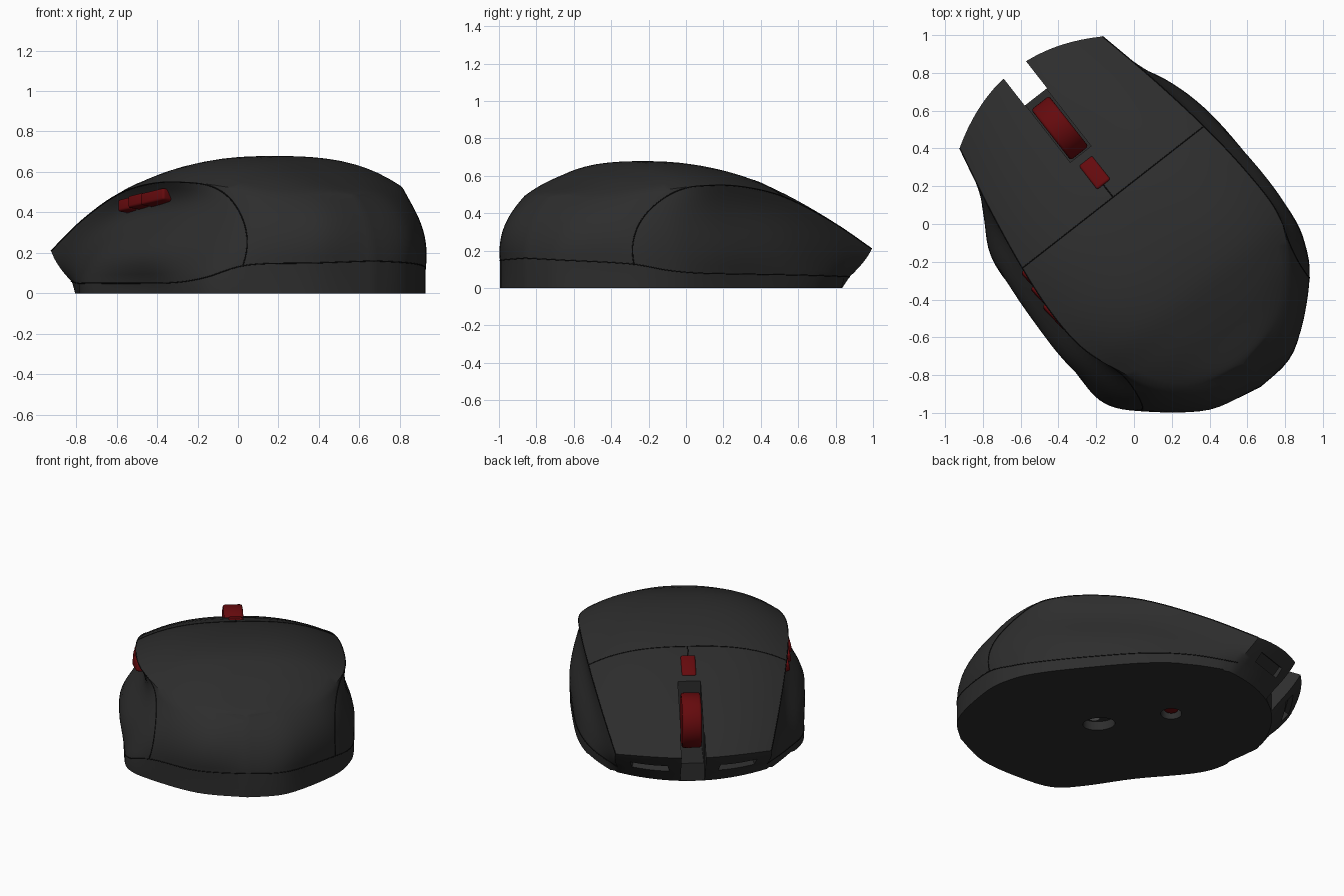
import bpy, bmesh, math
from mathutils import Matrix, Vector

default = bpy.data.objects.get("Cube")
if default:
    bpy.data.objects.remove(default, do_unlink=True)


def material(name, rgb, rough=0.5):
    m = bpy.data.materials.new(name)
    m.use_nodes = True
    m.diffuse_color = (*rgb, 1)
    bsdf = m.node_tree.nodes["Principled BSDF"]
    bsdf.inputs["Base Color"].default_value = (*rgb, 1)
    bsdf.inputs["Roughness"].default_value = rough
    return m


DARK = material("dark_plastic", (0.026, 0.026, 0.026))
RED = material("red_plastic", (0.13, 0.003, 0.004))
SEAM = material("seam_black", (0.006, 0.006, 0.006))
LENS = material("lens_grey", (0.4, 0.4, 0.4))
PARTS = []

# Side contours from the nose corner to the middle of the tail (base differs: plain / thumb side)
BASE = {
    1: [(.46, .75, .06), (.6, .5, .065), (.675, .22, .07), (.695, -.15, .075), (.69, -.45, .08),
        (.65, -.63, .095), (.54, -.81, .13), (.25, -1.05, .15), (0, -1.09, .16)],
    -1: [(.46, .75, .06), (.6, .52, .05), (.71, .28, .05), (.705, -.15, .05), (.725, -.45, .055),
         (.705, -.65, .08), (.57, -.81, .14), (.3, -1.01, .15), (0, -1.09, .16)]}
WAIST = [(.48, .83, .14), (.57, .53, .2), (.625, .22, .28), (.66, -.15, .31), (.665, -.42, .33),
         (.625, -.63, .33), (.5, -.83, .33), (.26, -1.01, .33), (0, -1.05, .33)]
RIM = [(.48, .885, .21), (.55, .55, .36), (.61, .18, .49), (.64, -.15, .545), (.635, -.42, .545),
       (.55, -.62, .52), (.4, -.79, .49), (.21, -.9, .485), (0, -.94, .485)]
SPINE = [(z,) for z in (.24, .43, .6, .67, .672, .62, .555, .51, .485)]
LAST = len(RIM) - 1
SUB, COLS, RISE = 6, 10, 12
BOW, CROWN = 0.15, 2.8


def spline(pts, k):
    """Smooth interpolation of control tuples at position k."""
    i = min(int(k), LAST - 1)
    f = k - i
    a, b, c, d = (pts[min(max(j, 0), LAST)] for j in range(i - 1, i + 3))
    return [q + f / 2 * (r - p + f * (2*p - 5*q + 4*r - s + f * (3*(q - r) + s - p)))
            for p, q, r, s in zip(a, b, c, d)]


def pinch(sign, k):
    """Narrowing of the shell above the thumb rest."""
    return 0.045 * math.exp(-(k - 4.5)**2) if sign < 0 else 0


def side(sign, k, t):
    """Side wall: t runs from the base seam to the shell rim."""
    wb, ww, wr = (1 - t) * (1 - 2*t), 4*t * (1 - t), t * (2*t - 1)
    u, v, z = [wb*a + ww*b + wr*c for a, b, c in
               zip(spline(BASE[sign], k), spline(WAIST, k), spline(RIM, k))]
    ledge = 0.06 if sign < 0 else 0.022
    u += ledge * math.sin(2 * math.pi * t) * math.exp(-((k - 3) / 1.3)**2) - pinch(sign, k) * t
    return Vector((sign * u, v, z))


def front(f, t):
    c = side(1, 0, t)
    return Vector((f * c.x, c.y + BOW * (1 - f*f), c.z + .03 * t * (1 - abs(f)**CROWN)))


def top(k, f):
    u, v, z = spline(RIM, k)
    crown = spline(SPINE, k)[0] - z
    return Vector((f * (u - pinch(f, k)), v + BOW * max(0, 1 - k/2) * (1 - f*f),
                   z + crown * (1 - abs(f)**CROWN)))


def ring(t):
    ks = [i / SUB for i in range(1, LAST * SUB + 1)]
    return ([front(i / COLS, t) for i in range(-COLS, COLS + 1)]
            + [side(1, k, t) for k in ks] + [side(-1, k, t) for k in reversed(ks[:-1])])


def add_mesh(name, bm, mat):
    me = bpy.data.meshes.new(name)
    bm.to_mesh(me)
    bm.free()
    ob = bpy.data.objects.new(name, me)
    bpy.context.collection.objects.link(ob)
    me.materials.append(mat)
    PARTS.append(ob)
    return ob


def activate(ob):
    bpy.ops.object.select_all(action='DESELECT')
    ob.select_set(True)
    bpy.context.view_layer.objects.active = ob


def block(name, size, loc, rot=(0, 0, 0), mat=DARK, bevel=0.0, round_=0):
    """Box, or a cylinder along z when round_ gives its side count."""
    bm = bmesh.new()
    if round_:
        bmesh.ops.create_cone(bm, cap_ends=True, segments=round_, radius1=.5, radius2=.5, depth=1)
    else:
        bmesh.ops.create_cube(bm, size=1)
    bmesh.ops.scale(bm, vec=size, verts=bm.verts)
    if bevel:
        edges = [e for e in bm.edges if not round_ or e.calc_face_angle(0) > 1]
        bmesh.ops.bevel(bm, geom=edges, offset=bevel, segments=3, profile=.5, affect='EDGES')
    ob = add_mesh(name, bm, mat)
    ob.location, ob.rotation_euler = loc, rot
    if bevel:
        activate(ob)
        bpy.ops.object.shade_smooth_by_angle(angle=math.radians(40))
    return ob


def seam(name, pts):
    cu = bpy.data.curves.new(name, 'CURVE')
    cu.dimensions = '3D'
    cu.bevel_depth, cu.bevel_resolution = 0.003, 1
    sp = cu.splines.new('POLY')
    sp.points.add(len(pts) - 1)
    for q, p in zip(sp.points, pts):
        q.co = (*p, 1)
    ob = bpy.data.objects.new(name, cu)
    bpy.context.collection.objects.link(ob)
    cu.materials.append(SEAM)
    PARTS.append(ob)


# Main body: floor, side wall rings and crowned top
bm = bmesh.new()
rings = [ring(i / RISE) for i in range(RISE + 1)]
floor = [Vector((p.x, p.y - (.05 if p.y > .7 else .02 if p.y > .45 else 0), 0)) for p in rings[0]]
rows = [[bm.verts.new(p) for p in r] for r in [floor] + rings]
bm.faces.new(rows[0])
for a, b in zip(rows, rows[1:]):
    for i in range(len(a)):
        bm.faces.new((a[i - 1], a[i], b[i], b[i - 1]))
grid = [[bm.verts.new(top(i / SUB, j / COLS)) for j in range(-COLS, COLS + 1)]
        for i in range(LAST * SUB + 1)]
for a, b in zip(grid, grid[1:]):
    for j in range(2 * COLS):
        bm.faces.new((a[j], a[j + 1], b[j + 1], b[j]))
bmesh.ops.remove_doubles(bm, verts=bm.verts, dist=1e-4)
bmesh.ops.recalc_face_normals(bm, faces=bm.faces)
body = add_mesh("mouse_body", bm, DARK)

# Openings: nose notch, wheel well, underside holes, nose recesses
cutters = [
    block("notch_cutter", (.15, .4, 1), (.005, 1.05, .2)),
    block("well_cutter", (.14, .395, 1), (.005, .6625, .62)),
    block("sensor_cutter", (.15, .2, .12), (0, -.22, 0), round_=32),
    block("switch_cutter", (.13, .13, .12), (.03, .24, 0), round_=32),
]
for s in (-1, 1):
    cutters.append(block("recess_cutter", (.24, .06, .07), (s * .27, .905, .13), (-.75, 0, -s * .35)))
for c in cutters:
    c.hide_render = True
    mod = body.modifiers.new("cut", 'BOOLEAN')
    mod.operation, mod.solver, mod.object = 'DIFFERENCE', 'EXACT', c
    activate(body)
    bpy.ops.object.modifier_apply(modifier=mod.name)
    PARTS.remove(c)
    bpy.data.objects.remove(c, do_unlink=True)
activate(body)
bpy.ops.object.shade_smooth_by_angle(angle=math.radians(35))

# Seams between shell, click buttons, side panels and base
seam("click_button_seam", [top(2, j / COLS) for j in range(-COLS, COLS + 1)])
seam("centre_seam", [top(2 - .45 * i / 6, 0) for i in range(7)])
seam("base_seam", rings[0][2 * COLS:] + rings[0][:1])
arc = [math.pi / 2 * i / 20 for i in range(21)]
for s, label in ((1, "left"), (-1, "right")):
    seam(label + "_panel_seam", [side(s, 4 + 1.9 * math.cos(a), math.sin(a)) for a in arc])
    seam(label + "_rim_seam", [side(s, 4 * i / 24, 1) for i in range(25)])

# Scroll wheel and the button behind it
block("scroll_wheel", (.34, .34, .12), (.003, .642, .315), (0, math.pi / 2, 0), RED, .015, 48)
block("top_button", (.09, .17, .06), (.003, .335, .525), (-.38, 0, 0), RED, .012)

# Thumb buttons hung just below the rim
for n, (k, length) in enumerate(((2.17, .09), (2.5, .12), (2.93, .17))):
    block(f"thumb_button_{n + 1}", (.08, length, .06), side(-1, k, 1) + Vector((.03, 0, -.07)),
          (-.17, .15, .08), RED, .012)

# Parts inside the underside holes
block("sensor_lens", (.07, .07, .02), (0, -.25, .055), mat=LENS, round_=24)
block("power_switch", (.09, .09, .04), (.03, .24, .045), mat=RED, bevel=.01, round_=24)

# Turn the whole mouse to its resting angle
turn = Matrix.Rotation(math.radians(38), 4, 'Z')
bpy.context.view_layer.update()
for ob in PARTS:
    ob.matrix_world = turn @ ob.matrix_world
